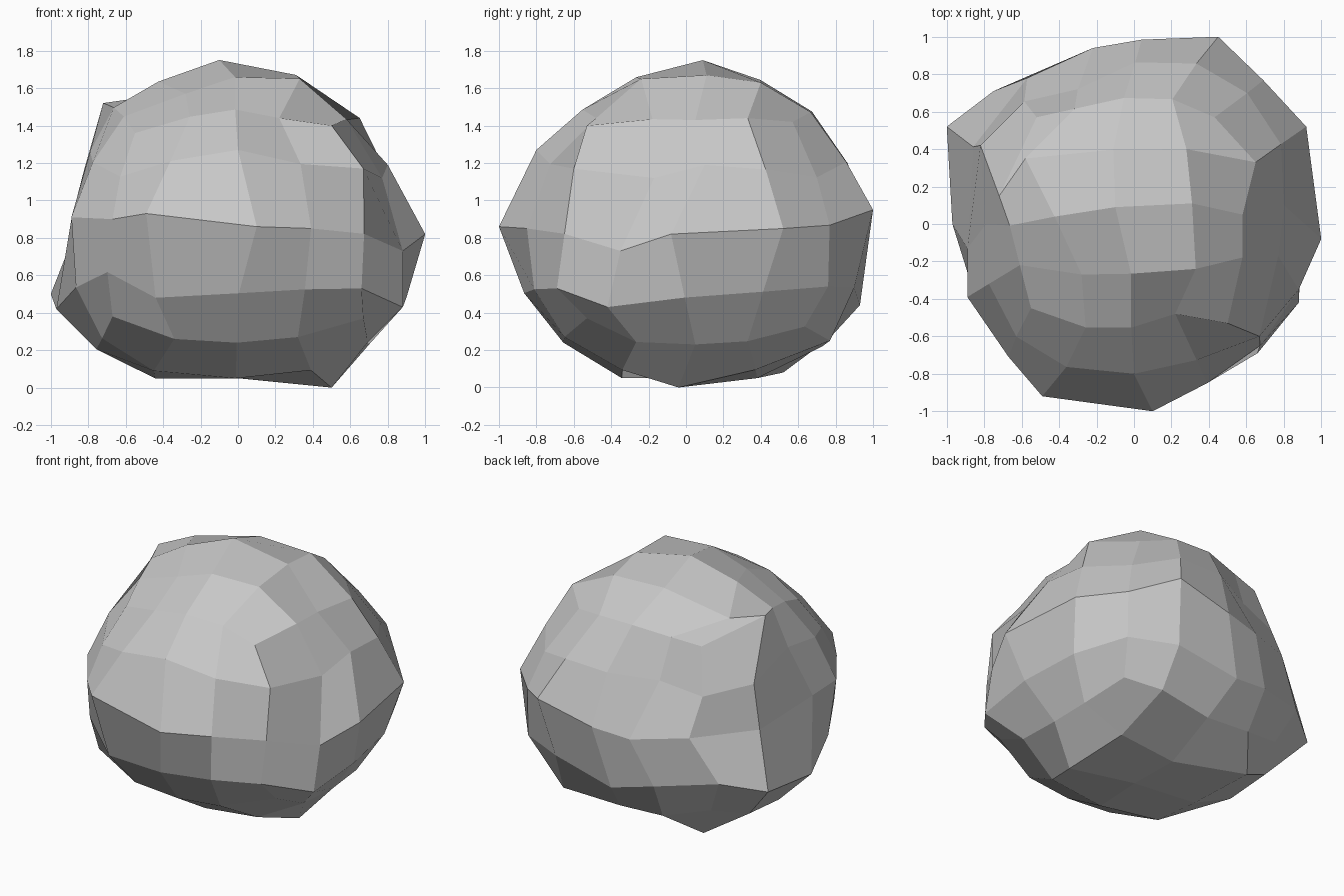
import bpy, bmesh, math
from mathutils import Vector

if "Cube" in bpy.data.objects:
    bpy.data.objects.remove(bpy.data.objects["Cube"])

CENTRE = Vector((0, 0, 0.88))

# Main knobs and hollows of the boulder, (x, y, z)
KNOBS = [
    # crown
    (-.1, .09, 1.75), (.31, .11, 1.67), (.33, -.24, 1.65),
    (-.28, -.27, 1.57), (.28, .4, 1.63),
    # shoulders
    (.22, -.48, 1.44), (.5, -.53, 1.4), (-.55, -.45, 1.36),
    (-.72, .15, 1.52), (.65, .33, 1.44), (.58, .05, 1.43), (.43, .57, 1.42),
    (-.52, .57, 1.41), (-.58, .35, 1.54),
    # upper sides
    (0, -.8, 1.27), (.67, -.6, 1.17), (.77, -.17, 1.12), (.8, .1, 1.19),
    (-.3, .72, 1.17), (-.82, .42, 1.17), (-.79, 0, 1.26),
    # belt
    (.1, -1, .86), (-.49, -.92, .93), (-.67, -.71, .9), (.88, -.35, .73),
    (1, -.08, .82), (.92, .52, .85), (.45, 1, .95), (-.22, .94, .82),
    (-.57, .78, .86), (-.89, -.39, .91), (-.89, -.13, .9),
    # lower sides
    (-.44, -.8, .48), (.66, -.69, .53), (.88, -.42, .43), (-1, .52, .5),
    (-.97, 0, .42), (-.75, .71, .56), (-.07, .93, .44), (.69, .76, .54),
    # base
    (-.34, -.65, .26), (.32, -.65, .27), (.67, -.53, .37), (-.67, -.58, .38),
    (.7, .05, .23), (.5, -.04, 0), (-.45, -.3, .09), (-.5, .52, .08),
    (.41, .77, .25), (0, .38, .05),
]

# Round cube with four panels along each edge
bm = bmesh.new()
bmesh.ops.create_cube(bm, size=2)
bmesh.ops.subdivide_edges(bm, edges=bm.edges[:], cuts=3, use_grid_fill=True)
for v in bm.verts:
    v.co = Vector([math.tan(c * math.pi / 4) for c in v.co]).normalized() * 0.93

# Pull the closest free corner onto each knob
moves = {}
for knob in KNOBS:
    target = Vector(knob) - CENTRE
    free = [v for v in bm.verts if v not in moves]
    near = max(free, key=lambda v: v.co.dot(target))
    moves[near] = target - near.co

# Remaining corners take the average pull of their neighbours
shift = {v: moves.get(v, Vector()) for v in bm.verts}
for _ in range(60):
    for v in bm.verts:
        if v not in moves:
            near = [e.other_vert(v) for e in v.link_edges]
            shift[v] = sum((shift[n] for n in near), Vector()) / len(near)

# Apply, with slightly sunken filler corners clear of the ground
for v in bm.verts:
    v.co += shift[v]
    if v not in moves:
        v.co *= 0.975
        v.co.z = max(v.co.z, 0.05 - CENTRE.z)
    v.co += CENTRE
bmesh.ops.recalc_face_normals(bm, faces=bm.faces[:])

mesh = bpy.data.meshes.new("boulder")
bm.to_mesh(mesh)
bm.free()
boulder = bpy.data.objects.new("boulder", mesh)
bpy.context.collection.objects.link(boulder)

stone = bpy.data.materials.new("grey stone")
stone.diffuse_color = (0.57, 0.57, 0.57, 1)
stone.use_nodes = True
stone.node_tree.nodes["Principled BSDF"].inputs["Base Color"].default_value = stone.diffuse_color
mesh.materials.append(stone)
